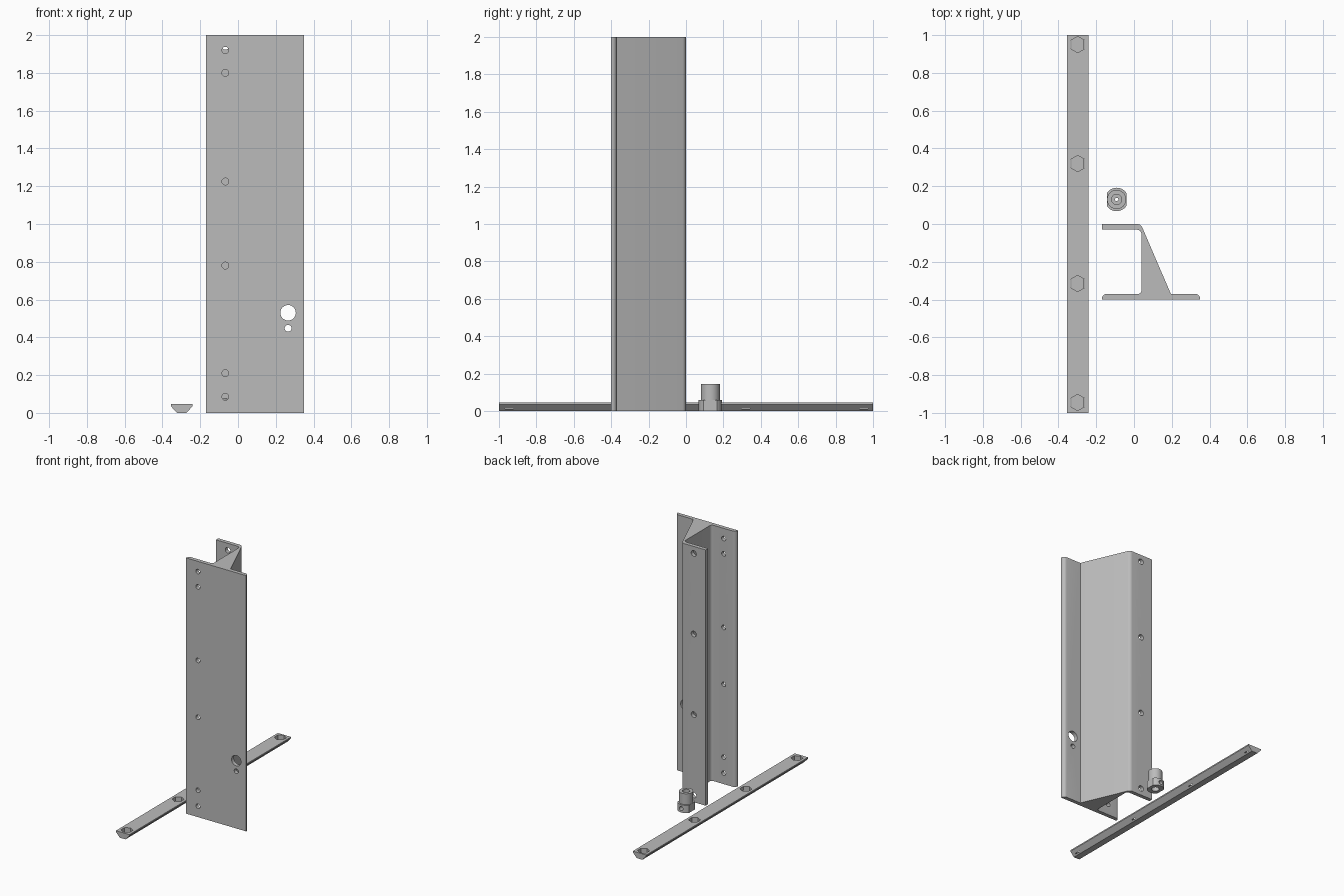
import bpy, bmesh, math
from mathutils import Vector

if "Cube" in bpy.data.objects:
    bpy.data.objects.remove(bpy.data.objects["Cube"])

grey = bpy.data.materials.new("grey metal")
grey.diffuse_color = (0.5, 0.5, 0.5, 1)
grey.use_nodes = True
grey.node_tree.nodes["Principled BSDF"].inputs["Base Color"].default_value = grey.diffuse_color


def rounded(points, steps=6):
    """Outline from (x, y, corner radius) entries."""
    out = []
    n = len(points)
    for i, (x, y, r) in enumerate(points):
        p = Vector((x, y))
        if r == 0:
            out.append(p)
            continue
        a = (Vector(points[i - 1][:2]) - p).normalized()
        b = (Vector(points[(i + 1) % n][:2]) - p).normalized()
        half = a.angle(b) / 2
        t = r / math.tan(half)
        centre = p + (a + b).normalized() * (r / math.sin(half))
        start, end = p + a * t - centre, p + b * t - centre
        sweep = start.angle_signed(end)
        for k in range(steps + 1):
            ang = -sweep * k / steps
            c, s = math.cos(ang), math.sin(ang)
            out.append(centre + Vector((start.x * c - start.y * s, start.x * s + start.y * c)))
    return out


def extrude(name, outline, to_3d, vec):
    """Solid made by sweeping a flat outline along a vector."""
    bm = bmesh.new()
    face = bm.faces.new([bm.verts.new(to_3d(p)) for p in outline])
    res = bmesh.ops.extrude_face_region(bm, geom=[face])
    bmesh.ops.translate(bm, vec=vec, verts=[v for v in res["geom"] if isinstance(v, bmesh.types.BMVert)])
    bmesh.ops.recalc_face_normals(bm, faces=bm.faces)
    mesh = bpy.data.meshes.new(name)
    bm.to_mesh(mesh)
    bm.free()
    mesh.materials.append(grey)
    ob = bpy.data.objects.new(name, mesh)
    bpy.context.collection.objects.link(ob)
    return ob


def rod(name, start, end, r, sides=32, turn=0):
    """Cylinder or prism between two points on one axis."""
    a, b = Vector(start), Vector(end)
    d = b - a
    if abs(d.z) > 0:
        u, v = Vector((1, 0, 0)), Vector((0, 1, 0))
    else:
        u, v = Vector((1, 0, 0)), Vector((0, 0, 1))
    ring = [(r * math.cos(turn + 2 * math.pi * i / sides), r * math.sin(turn + 2 * math.pi * i / sides))
            for i in range(sides)]
    return extrude(name, ring, lambda p: a + u * p[0] + v * p[1], d)


def combine(ob, others, mode):
    """Cut or join solids, then remove the helpers."""
    for other in others:
        other.hide_render = True
        mod = ob.modifiers.new("bool", 'BOOLEAN')
        mod.operation = mode
        mod.solver = 'EXACT'
        mod.object = other
        bpy.context.view_layer.objects.active = ob
        bpy.ops.object.modifier_apply(modifier=mod.name)
        bpy.data.objects.remove(other)


def smooth(ob):
    bpy.ops.object.select_all(action='DESELECT')
    ob.select_set(True)
    bpy.context.view_layer.objects.active = ob
    bpy.ops.object.shade_smooth_by_angle(angle=math.radians(30))


# Upright column: wide front flange, tapered web, narrow back flange
profile = rounded([
    (-0.17, -0.40, 0), (0.35, -0.40, 0), (0.35, -0.37, 0.026), (0.195, -0.37, 0),
    (0.036, 0.0, 0.03), (-0.17, 0.0, 0), (-0.17, -0.03, 0), (0.04, -0.03, 0.025),
    (0.04, -0.37, 0.02), (-0.17, -0.37, 0.026)])
column = extrude("column", profile, lambda p: (p[0], p[1], 0), Vector((0, 0, 2)))

front_holes = [(-0.067, z, 0.018) for z in (0.085, 0.21, 0.78, 1.225, 1.80, 1.92)]
front_holes += [(0.265, 0.53, 0.041), (0.265, 0.448, 0.018)]
cutters = [rod("cutter", (x, -0.45, z), (x, -0.34, z), r) for x, z, r in front_holes]
cutters += [rod("cutter", (-0.067, -0.06, z), (-0.067, 0.05, z), 0.022)
            for z in (0.055, 0.685, 1.315, 1.945)]
combine(column, cutters, 'DIFFERENCE')
smooth(column)

# Clamping bar with hexagonal pockets
cx = -0.298
section = [(-0.025, 0), (0.025, 0), (0.058, 0.036), (0.058, 0.046), (-0.058, 0.046), (-0.058, 0.036)]
bar = extrude("clamping_bar", section, lambda p: (cx + p[0], -1, p[1]), Vector((0, 2, 0)))
combine(bar, [rod("cutter", (cx, y, 0.01), (cx, y, 0.1), 0.043, 6, math.pi / 6)
              for y in (-0.945, -0.315, 0.32, 0.95)], 'DIFFERENCE')
smooth(bar)

# Small bushing: collar with two flats, round neck, stepped bore, side hole
bx, by = -0.092, 0.13
ring = []
for sign in (1, -1):
    lim = math.acos(0.051 / 0.062)
    for k in range(17):
        a = lim + (math.pi - 2 * lim) * k / 16
        ring.append((sign * 0.062 * math.cos(a), sign * 0.062 * math.sin(a)))
bushing = extrude("bushing", ring, lambda p: (bx + p[0], by + p[1], 0), Vector((0, 0, 0.06)))
combine(bushing, [rod("neck", (bx, by, 0.03), (bx, by, 0.145), 0.0505, 48)], 'UNION')
combine(bushing, [
    rod("cutter", (bx, by, -0.05), (bx, by, 0.2), 0.009, 24),
    rod("cutter", (bx, by, 0.1), (bx, by, 0.2), 0.027),
    rod("cutter", (bx, by, -0.05), (bx, by, 0.05), 0.028),
    rod("cutter", (bx, by, 0.03), (bx, by + 0.1, 0.03), 0.016, 24)], 'DIFFERENCE')
smooth(bushing)
